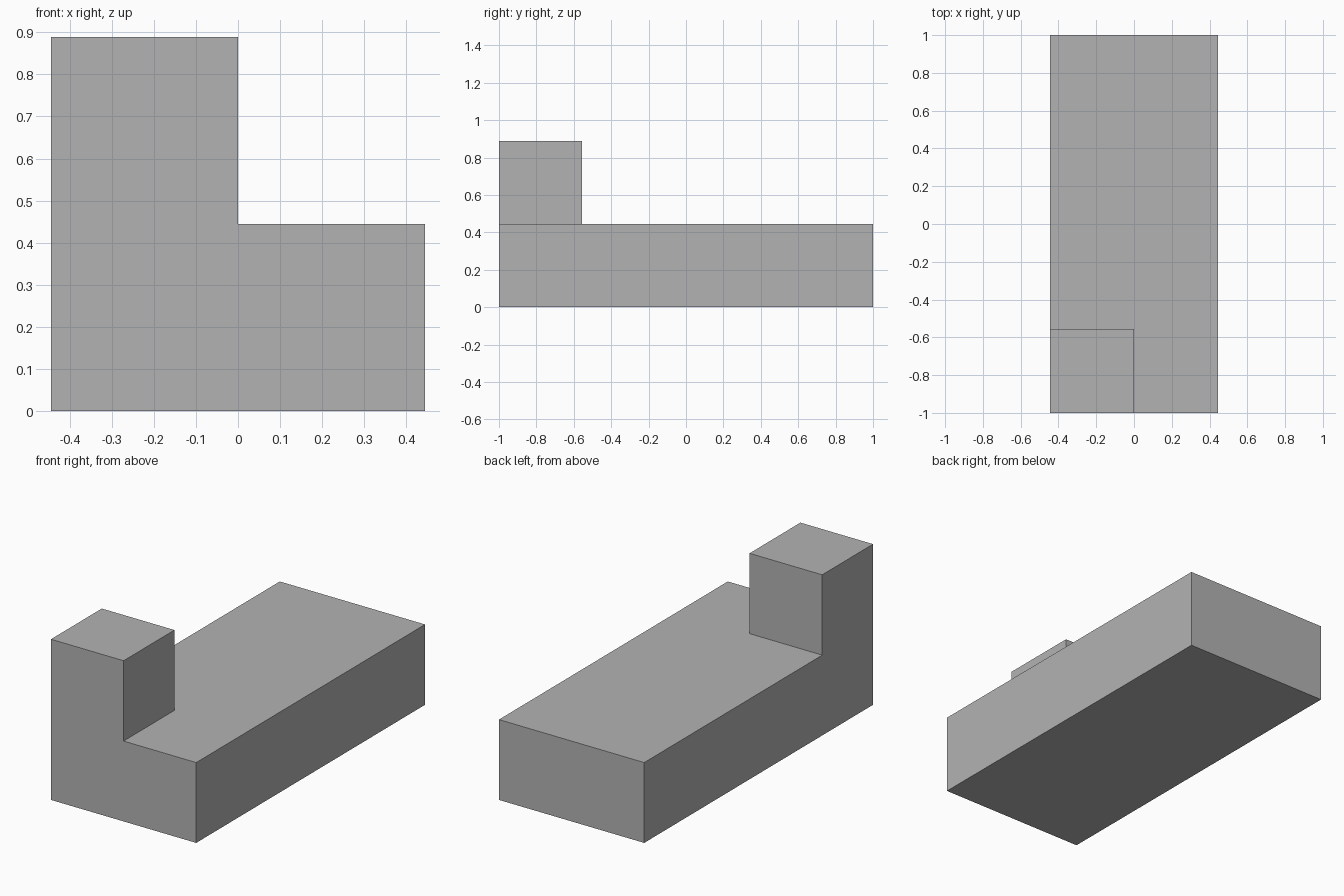
import bpy
import bmesh
from mathutils import Matrix, Vector

cube = bpy.data.objects.get("Cube")
if cube:
    bpy.data.objects.remove(cube, do_unlink=True)

UNIT = 4 / 9              # edge of the raised corner block
WIDTH, LENGTH = 2 * UNIT, 2.0

# Plain grey material
grey = bpy.data.materials.new("plain_grey")
grey.use_nodes = True
colour = (0.45, 0.45, 0.45, 1)
grey.diffuse_color = colour
grey.node_tree.nodes["Principled BSDF"].inputs["Base Color"].default_value = colour

# Long slab
bm = bmesh.new()
bmesh.ops.create_cube(bm, size=1, matrix=Matrix.Translation((0, 0, UNIT / 2))
                      @ Matrix.Diagonal((WIDTH, LENGTH, UNIT, 1)))

# Cut lines that mark out the front corner
for point, normal in (((0, 0, 0), (1, 0, 0)), ((0, UNIT - 1, 0), (0, 1, 0))):
    bmesh.ops.bisect_plane(bm, geom=bm.verts[:] + bm.edges[:] + bm.faces[:],
                           plane_co=point, plane_no=normal)

# Raise the corner into a block
corner = min((f for f in bm.faces if f.normal.z > 0.9),
             key=lambda f: f.calc_center_median().x + f.calc_center_median().y)
raised = bmesh.ops.extrude_discrete_faces(bm, faces=[]) if corner is None else \
    bmesh.ops.extrude_face_region(bm, geom=[corner])
top_verts = [v for v in raised["geom"] if isinstance(v, bmesh.types.BMVert)]
bmesh.ops.translate(bm, verts=top_verts, vec=Vector((0, 0, UNIT)))
if corner.is_valid:
    bmesh.ops.delete(bm, geom=[corner], context="FACES_ONLY")

# Merge coplanar faces into clean flat sides
bmesh.ops.dissolve_limit(bm, angle_limit=0.01, verts=bm.verts[:], edges=bm.edges[:])
bmesh.ops.recalc_face_normals(bm, faces=bm.faces[:])

mesh = bpy.data.meshes.new("slab_with_corner_block")
bm.to_mesh(mesh)
bm.free()
mesh.materials.append(grey)
bpy.context.collection.objects.link(bpy.data.objects.new("slab_with_corner_block", mesh))
